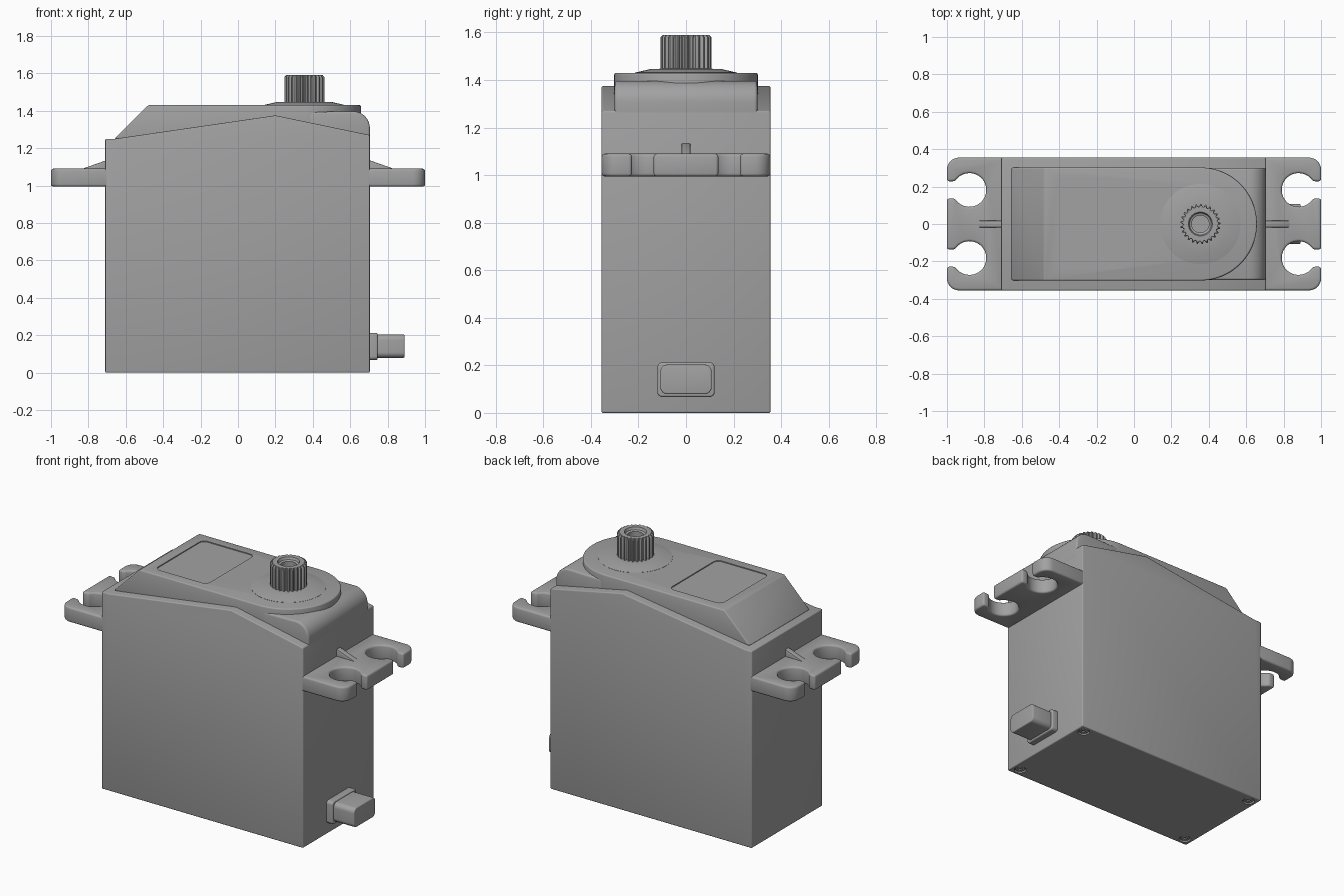
import bpy, bmesh
from math import sin, cos, pi, radians
from mathutils import Vector

old = bpy.data.objects.get("Cube")
if old:
    bpy.data.objects.remove(old)

grey = bpy.data.materials.new("grey plastic")
grey.use_nodes = True
COLOUR = (0.36, 0.36, 0.36, 1)
grey.diffuse_color = COLOUR
grey.node_tree.nodes["Principled BSDF"].inputs["Base Color"].default_value = COLOUR


def arc(cx, cy, r, start, end, steps=8):
    angles = [radians(start + (end - start) * i / steps) for i in range(steps + 1)]
    return [(cx + r * cos(a), cy + r * sin(a)) for a in angles]


def rounded_rect(x0, x1, y0, y1, r):
    return (arc(x1 - r, y1 - r, r, 0, 90) + arc(x0 + r, y1 - r, r, 90, 180)
            + arc(x0 + r, y0 + r, r, 180, 270) + arc(x1 - r, y0 + r, r, 270, 360))


def apply_modifier(obj, mod):
    bpy.context.view_layer.objects.active = obj
    bpy.ops.object.modifier_apply(modifier=mod.name)


def finish(name, bm, bevel=0, segments=3):
    """Turn a bmesh into a softly bevelled object."""
    bmesh.ops.recalc_face_normals(bm, faces=bm.faces)
    mesh = bpy.data.meshes.new(name)
    bm.to_mesh(mesh)
    bm.free()
    mesh.materials.append(grey)
    obj = bpy.data.objects.new(name, mesh)
    bpy.context.collection.objects.link(obj)
    if bevel:
        mod = obj.modifiers.new("Bevel", 'BEVEL')
        mod.width, mod.segments = bevel, segments
        mod.limit_method, mod.angle_limit = 'ANGLE', radians(35)
        apply_modifier(obj, mod)
    return obj


def loft(name, rings, bevel=0, segments=3):
    """Bridge equal-length closed rings of points and cap both ends."""
    bm = bmesh.new()
    loops = [[bm.verts.new(p) for p in ring] for ring in rings]
    for a, b in zip(loops, loops[1:]):
        for i in range(len(a)):
            j = (i + 1) % len(a)
            bm.faces.new((a[i], a[j], b[j], b[i]))
    bm.faces.new(loops[0])
    bm.faces.new(loops[-1])
    return finish(name, bm, bevel, segments)


PLACE = {'X': lambda p, d: (d, p[0], p[1]),
         'Y': lambda p, d: (p[0], d, p[1]),
         'Z': lambda p, d: (p[0], p[1], d)}


def prism(name, points, lo, hi, axis, bevel=0, segments=3):
    return loft(name, [[PLACE[axis](p, d) for p in points] for d in (lo, hi)], bevel, segments)


def cut(obj, cutter):
    mod = obj.modifiers.new("Cut", 'BOOLEAN')
    mod.operation, mod.solver, mod.object = 'DIFFERENCE', 'EXACT', cutter
    apply_modifier(obj, mod)
    bpy.data.objects.remove(cutter)


# Main case with a gabled roof line
case = prism("case", [(-0.71, 0), (0.705, 0), (0.705, 1.27), (0.2, 1.375),
                      (-0.66, 1.25), (-0.71, 1.25)], -0.355, 0.355, 'Y', 0.007)

# Recessed cross-head screws under the case
for x in (-0.655, 0.65):
    for y in (-0.3, 0.3):
        cut(case, prism("screw_well", arc(x, y, 0.036, 0, 345, 23), -0.02, 0.016, 'Z'))
        screw = prism("case_screw", arc(x, y, 0.03, 0, 345, 23), 0.004, 0.03, 'Z', 0.003, 2)
        for w, h in ((0.02, 0.005), (0.005, 0.02)):
            slot = [(x - w, y - h), (x + w, y - h), (x + w, y + h), (x - w, y + h)]
            cut(screw, prism("screw_slot", slot, -0.01, 0.015, 'Z'))

# Raised lid: sloped at one end, half round at the other
GEAR_X = 0.355
outline = [(-0.66, 0.302), (-0.66, -0.302)] + arc(GEAR_X, 0, 0.302, -90, 90, 40)
base = [(x, y, 1.25) for x, y in outline]
top = [(max(x, -0.48), y, 1.43) for x, y in outline]
lid = loft("lid", [base, top], 0.008)
cut(lid, prism("label_cutter", rounded_rect(-0.415, -0.05, -0.24, 0.24, 0.035), 1.424, 1.5, 'Z'))

# Lower shoulder of the lid with its rounded end
prism("lid_shoulder", [(0.2, 1.2), (0.705, 1.2)] + arc(0.615, 1.307, 0.09, 0, 90, 10)
      + [(0.2, 1.39)], -0.3, 0.3, 'Y', 0.012)


# Revolved gear boss
def circle(r, z, n=48):
    return [(x, y, z) for x, y in arc(GEAR_X, 0, r, 0, 360 - 360 / n, n - 1)]


loft("gear_boss", [circle(0.215, 1.42), circle(0.215, 1.431), circle(0.15, 1.446), circle(0.1, 1.448)])

# Splined output shaft with a hollow top
TEETH = 25
COUNT = TEETH * 4


def toothed(outer, inner, z):
    pts = []
    for i in range(COUNT):
        r = outer if i % 4 < 2 else inner
        a = 2 * pi * i / COUNT
        pts.append((GEAR_X + r * cos(a), r * sin(a), z))
    return pts


loft("output_shaft", [toothed(0.107, 0.093, 1.44), toothed(0.107, 0.093, 1.58),
                      toothed(0.098, 0.091, 1.59), circle(0.064, 1.59, COUNT),
                      circle(0.058, 1.575, COUNT), circle(0.046, 1.57, COUNT),
                      circle(0.046, 1.48, COUNT)])

# Mounting tabs with open screw holes, and their ribs
HOLE_X, HOLE_Y, HOLE_R = 0.88, 0.182, 0.09
half = ([(1.0, HOLE_Y - 0.046)] + arc(HOLE_X, HOLE_Y, HOLE_R, -31, -329, 32)
        + [(1.0, HOLE_Y + 0.046)] + arc(0.935, 0.29, 0.065, 0, 90) + [(0.69, 0.355)])
tab_outline = half + [(x, -y) for x, y in reversed(half)]
for side, label in ((1, "left"), (-1, "right")):
    prism(label + "_mounting_tab", [(side * x, y) for x, y in tab_outline],
          0.995, 1.09, 'Z', 0.012)
    prism(label + "_tab_rib", [(side * x, z) for x, z in
          ((0.69, 1.05), (0.84, 1.05), (0.84, 1.087), (0.71, 1.133), (0.69, 1.133))],
          -0.018, 0.018, 'Y', 0.003, 2)

# Cable outlet
prism("cable_collar", rounded_rect(-0.12, 0.12, 0.067, 0.212, 0.02), 0.69, 0.747, 'X', 0.008)
prism("cable_plug", rounded_rect(-0.108, 0.108, 0.079, 0.203, 0.03), 0.7, 0.89, 'X', 0.006)

# Smooth shading with crisp edges
bpy.ops.object.select_all(action='DESELECT')
for obj in bpy.context.scene.objects:
    if obj.type == 'MESH' and grey.name in obj.data.materials:
        obj.select_set(True)
        bpy.context.view_layer.objects.active = obj
bpy.ops.object.shade_smooth_by_angle(angle=radians(32))
